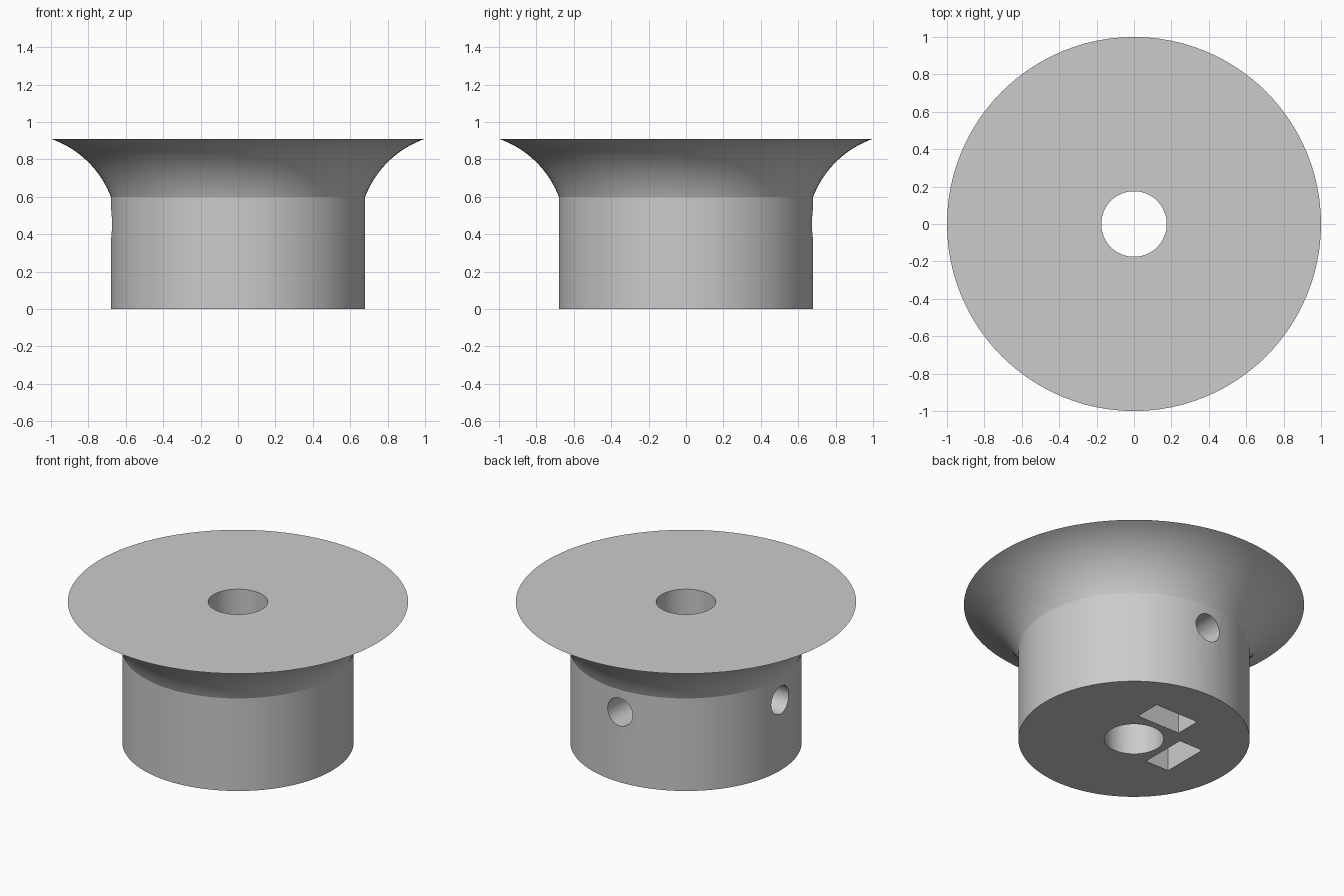
import bpy, bmesh, math
from mathutils import Matrix, Vector

cube = bpy.data.objects.get("Cube")
if cube:
    bpy.data.objects.remove(cube, do_unlink=True)

BODY_R, BORE_R, HEIGHT, FLARE_Z = 0.68, 0.175, 0.91, 0.60
HOLE_R, HOLE_Z = 0.09, 0.455
SEGMENTS = 96

grey = bpy.data.materials.new("plain grey")
grey.use_nodes = True
color = (0.6, 0.6, 0.6, 1)
grey.diffuse_color = color
grey.node_tree.nodes["Principled BSDF"].inputs["Base Color"].default_value = color


def make_object(name, bm):
    bmesh.ops.recalc_face_normals(bm, faces=bm.faces)
    mesh = bpy.data.meshes.new(name)
    bm.to_mesh(mesh)
    bm.free()
    mesh.materials.append(grey)
    obj = bpy.data.objects.new(name, mesh)
    bpy.context.collection.objects.link(obj)
    return obj


def flare_points(steps=16):
    """Concave arc from the top of the drum out to the thin rim."""
    start, end = Vector((BODY_R, FLARE_Z)), Vector((1.0, HEIGHT))
    half = math.radians(25)
    chord = end - start
    radius = chord.length / (2 * math.sin(half))
    normal = Vector((chord.y, -chord.x)).normalized()
    centre = (start + end) / 2 + normal * radius * math.cos(half)
    spoke = start - centre
    for i in range(steps + 1):
        a = -2 * half * i / steps
        c, s = math.cos(a), math.sin(a)
        yield (centre.x + c * spoke.x - s * spoke.y,
               centre.y + s * spoke.x + c * spoke.y)


# Flared hub with a central bore, turned as one closed profile
profile = [(BORE_R, 0), (BODY_R, 0), *flare_points(), (BORE_R, HEIGHT)]
bm = bmesh.new()
verts = [bm.verts.new((r, 0, z)) for r, z in profile]
edges = [bm.edges.new((v, verts[i - 1])) for i, v in enumerate(verts)]
bmesh.ops.spin(bm, geom=verts + edges, axis=(0, 0, 1), cent=(0, 0, 0),
               angle=math.tau, steps=SEGMENTS, use_duplicate=False)
bmesh.ops.remove_doubles(bm, verts=bm.verts, dist=0.0001)
hub = make_object("flared_hub", bm)


def cut(bm):
    cutter = make_object("cutter", bm)
    cutter.hide_render = True
    mod = hub.modifiers.new("cut", "BOOLEAN")
    mod.operation, mod.solver, mod.object = "DIFFERENCE", "EXACT", cutter
    bpy.context.view_layer.objects.active = hub
    bpy.ops.object.modifier_apply(modifier=mod.name)
    bpy.data.objects.remove(cutter, do_unlink=True)


# Set-screw hole and nut pocket, towards the back and towards -x
for turn in (0, math.pi / 2):
    rot = Matrix.Rotation(turn, 4, "Z")
    bm = bmesh.new()
    place = rot @ Matrix.Translation((0, 0.4, HOLE_Z)) @ Matrix.Rotation(math.pi / 2, 4, "X")
    bmesh.ops.create_cone(bm, cap_ends=True, segments=40, radius1=HOLE_R,
                          radius2=HOLE_R, depth=0.8, matrix=place)
    cut(bm)
    bm = bmesh.new()
    place = rot @ Matrix.Translation((0, 0.307, 0.255)) @ Matrix.Diagonal((0.31, 0.17, 0.71, 1))
    bmesh.ops.create_cube(bm, size=1, matrix=place)
    cut(bm)

# Smooth round walls, crisp rims
bpy.ops.object.select_all(action="DESELECT")
hub.select_set(True)
bpy.context.view_layer.objects.active = hub
bpy.ops.object.shade_smooth_by_angle(angle=math.radians(15))
